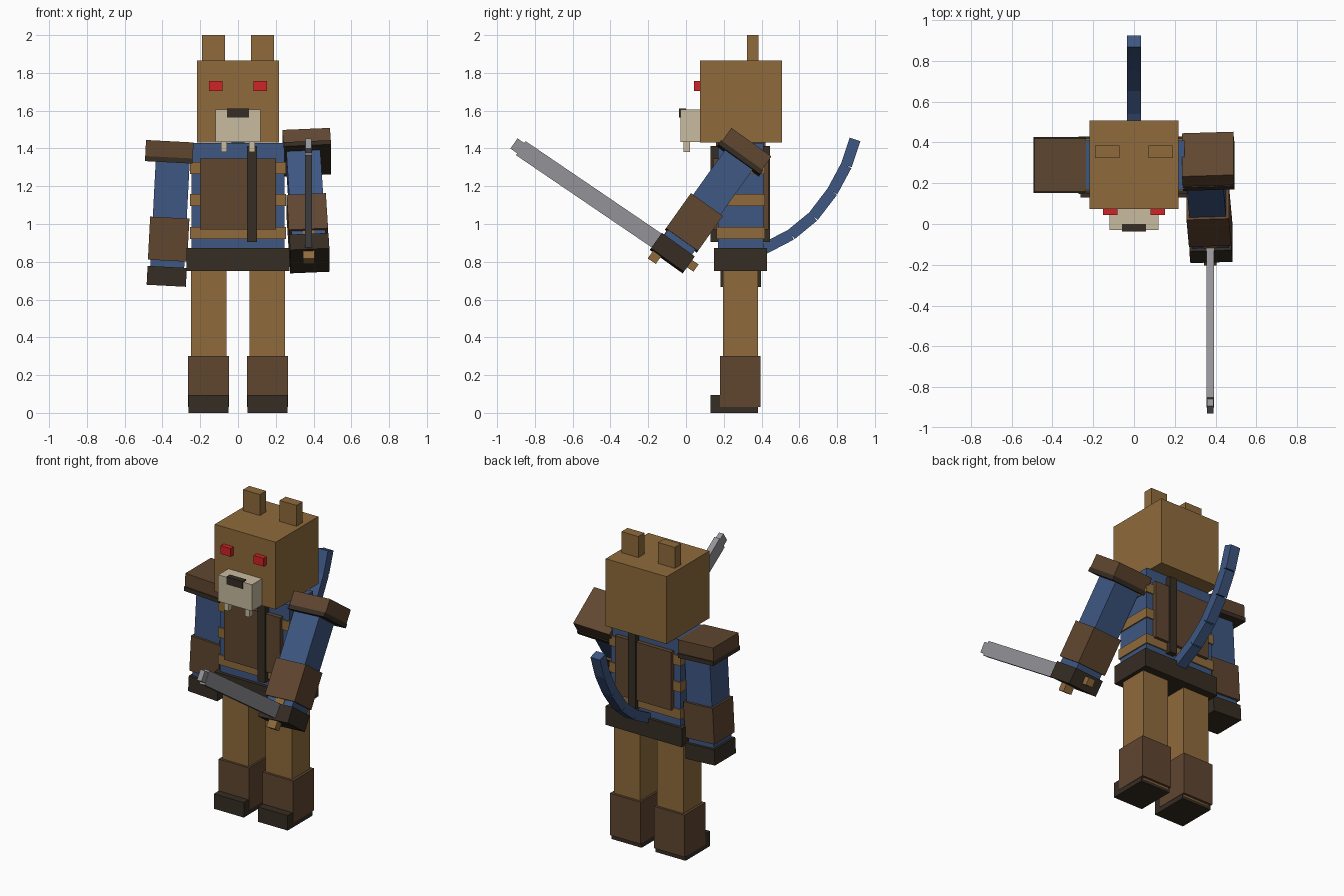
import bpy, bmesh, math
from mathutils import Matrix, Vector

if "Cube" in bpy.data.objects:
    bpy.data.objects.remove(bpy.data.objects["Cube"], do_unlink=True)


def material(name, r, g, b):
    lin = [((c / 255 + 0.055) / 1.055) ** 2.4 for c in (r, g, b)] + [1.0]
    m = bpy.data.materials.new(name)
    m.use_nodes = True
    m.diffuse_color = lin
    bsdf = next(n for n in m.node_tree.nodes if n.type == 'BSDF_PRINCIPLED')
    bsdf.inputs["Base Color"].default_value = lin
    return m


TAN = material("tan_fur", 143, 107, 60)
BROWN = material("brown_leather", 96, 70, 48)
DARK = material("dark_leather", 54, 45, 35)
BLUE = material("blue_fur", 62, 87, 130)
CREAM = material("cream", 200, 187, 160)
RED = material("red_eye", 208, 35, 40)
STEEL = material("steel", 148, 148, 153)


def box(name, mat, x, y, z, frame=Matrix()):
    """Box spanning the given x, y and z ranges inside a local frame."""
    lo, hi = Vector((x[0], y[0], z[0])), Vector((x[1], y[1], z[1]))
    bm = bmesh.new()
    bmesh.ops.create_cube(bm, size=1)
    bm.transform(Matrix.Translation((lo + hi) / 2) @ Matrix.Diagonal((*(hi - lo), 1)))
    me = bpy.data.meshes.new(name)
    bm.to_mesh(me)
    bm.free()
    me.materials.append(mat)
    ob = bpy.data.objects.new(name, me)
    ob.matrix_world = frame
    bpy.context.collection.objects.link(ob)
    return ob


def pair(name, mat, x, y, z):
    """Matching boxes on the left (+x) and right (-x)."""
    box("left_" + name, mat, x, y, z)
    box("right_" + name, mat, (-x[1], -x[0]), y, z)


# Head
box("head", TAN, (-0.217, 0.217), (0.073, 0.507), (1.432, 1.865))
pair("ear", TAN, (0.07, 0.19), (0.323, 0.385), (1.85, 2.0))
pair("eye", RED, (0.082, 0.153), (0.043, 0.10), (1.703, 1.756))
box("snout", CREAM, (-0.12, 0.12), (-0.03, 0.08), (1.435, 1.605))
box("nose", DARK, (-0.058, 0.058), (-0.036, 0.0), (1.563, 1.612))
pair("fang", CREAM, (0.058, 0.09), (-0.012, 0.022), (1.38, 1.44))

# Torso with fur stripes, chest and back panels, strap and belt
box("torso", BLUE, (-0.247, 0.247), (0.17, 0.41), (0.76, 1.43))
for i, z in enumerate((0.92, 1.095, 1.265)):
    box(f"body_stripe_{i + 1}", TAN, (-0.255, 0.255), (0.162, 0.418), (z, z + 0.063))
box("chest_panel", BROWN, (-0.2, 0.2), (0.143, 0.18), (0.972, 1.347))
box("back_panel", BROWN, (-0.2, 0.2), (0.40, 0.437), (0.972, 1.347))
box("chest_strap", DARK, (0.048, 0.10), (0.13, 0.18), (0.905, 1.412))
box("back_strap", DARK, (0.048, 0.10), (0.40, 0.446), (0.905, 1.412))
box("belt", DARK, (-0.272, 0.272), (0.148, 0.43), (0.752, 0.873))

# Legs and boots
pair("leg", TAN, (0.06, 0.248), (0.195, 0.38), (0.02, 0.76))
pair("boot", BROWN, (0.048, 0.265), (0.18, 0.395), (0.03, 0.30))
pair("sole", DARK, (0.05, 0.263), (0.13, 0.38), (0.0, 0.096))


# Arms: local origin at the shoulder top, arm running down local -z
def arm(side, sign, pivot, swing):
    f = (Matrix.Translation(pivot) @ Matrix.Rotation(math.radians(swing), 4, 'X')
         @ Matrix.Rotation(math.radians(-3 * sign), 4, 'Y'))

    def part(name, mat, x0, x1, depth, top, bottom):
        xs = sorted((sign * x0, sign * x1))
        box(f"{side}_{name}", mat, xs, (-depth, depth), (-bottom, -top), f)

    part("upper_arm", BLUE, -0.09, 0.09, 0.09, 0.05, 0.72)
    part("shoulder_pad", BROWN, -0.105, 0.147, 0.13, 0.0, 0.085)
    part("shoulder_trim", DARK, -0.105, 0.147, 0.137, 0.085, 0.112)
    part("bracer", BROWN, -0.104, 0.104, 0.104, 0.404, 0.632)
    part("glove", DARK, -0.104, 0.104, 0.107, 0.665, 0.765)


arm("right", -1, (-0.34, 0.29, 1.437), 0)
arm("left", 1, (0.34, 0.342, 1.427), -35.5)

# Sword: local origin in the left glove, blade along local -y
grip = Matrix.Translation((0.374, -0.069, 0.854)) @ Matrix.Rotation(math.radians(-34.2), 4, 'X')
box("sword_blade", STEEL, (-0.019, 0.019), (-0.975, -0.05), (-0.045, 0.045), grip)
box("sword_tip", STEEL, (-0.016, 0.016), (-1.018, -0.97), (-0.033, 0.033), grip)
box("sword_guard", TAN, (-0.03, 0.03), (-0.09, -0.038), (-0.105, 0.105), grip)
box("sword_handle", TAN, (-0.024, 0.024), (-0.06, 0.15), (-0.027, 0.02), grip)

# Curved tail made of straight segments
path = [(0.40, 0.862), (0.557, 0.944), (0.674, 1.04), (0.775, 1.172), (0.849, 1.31), (0.895, 1.448)]
for i, (a, b) in enumerate(zip(path, path[1:])):
    dy, dz = b[0] - a[0], b[1] - a[1]
    f = Matrix.Translation((0, a[0], a[1])) @ Matrix.Rotation(math.atan2(dz, dy), 4, 'X')
    box(f"tail_segment_{i + 1}", BLUE, (-0.034, 0.034), (0, math.hypot(dy, dz)), (-0.03, 0.03), f)
